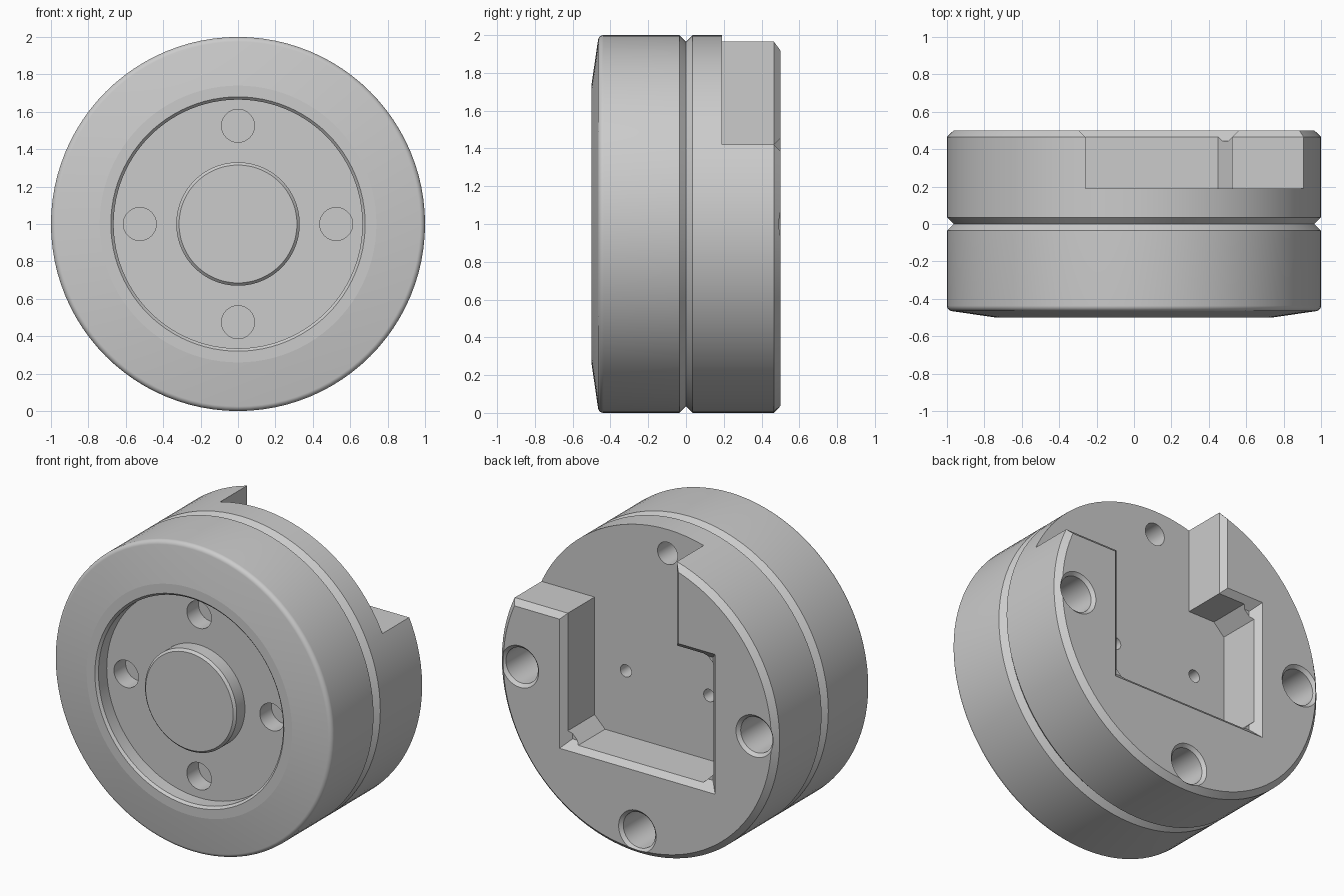
import bpy, bmesh
from math import sin, cos, tan, radians
from mathutils import Matrix, Vector

SEGMENTS = 96
AXIS_Z = 1.0      # height of the disc's centre line
BACK = 0.5
FLOOR = 0.19      # depth position of the rear pocket floor

default = bpy.data.objects.get("Cube")
if default:
    bpy.data.objects.remove(default, do_unlink=True)


def finish(name, bm):
    bmesh.ops.remove_doubles(bm, verts=bm.verts, dist=1e-5)
    bmesh.ops.recalc_face_normals(bm, faces=bm.faces)
    mesh = bpy.data.meshes.new(name)
    bm.to_mesh(mesh)
    bm.free()
    obj = bpy.data.objects.new(name, mesh)
    bpy.context.collection.objects.link(obj)
    return obj


def lathe(name, profile, x=0.0, z=0.0):
    """Revolve (radius, y) points about an axis along y."""
    bm = bmesh.new()
    verts = [bm.verts.new((r, y, 0)) for r, y in profile]
    edges = [bm.edges.new(pair) for pair in zip(verts, verts[1:])]
    bmesh.ops.spin(bm, geom=verts + edges, cent=(0, 0, 0), axis=(0, 1, 0),
                   angle=radians(360), steps=SEGMENTS)
    bmesh.ops.translate(bm, verts=bm.verts, vec=(x, 0, z + AXIS_Z))
    return finish(name, bm)


def loft(name, sections):
    """Join outlines of (x, z) points placed at successive y positions."""
    bm = bmesh.new()
    rings = [[bm.verts.new((x, y, z + AXIS_Z)) for x, z in outline]
             for y, outline in sections]
    for a, b in zip(rings, rings[1:]):
        for i in range(len(a)):
            j = (i + 1) % len(a)
            bm.faces.new((a[i], a[j], b[j], b[i]))
    bm.faces.new(rings[0])
    bm.faces.new(rings[-1])
    return finish(name, bm)


def cut(target, cutter):
    cutter.hide_render = True
    mod = target.modifiers.new("cut", 'BOOLEAN')
    mod.operation = 'DIFFERENCE'
    mod.solver = 'EXACT'
    mod.object = cutter
    bpy.context.view_layer.objects.active = target
    bpy.ops.object.modifier_apply(modifier=mod.name)
    bpy.data.objects.remove(cutter, do_unlink=True)


# Disc body: boss, front recess, shallow cone, rounded rim, groove, rear chamfer
slope = radians(8.3)
fillet = 0.03
arc_r = 1 - fillet
tangent_r = arc_r + fillet * sin(slope)
arc_y = -0.5 + (tangent_r - 0.74) * tan(slope) + fillet * cos(slope)
rim = []
for i in range(13):
    t = (radians(90) - slope) * (1 - i / 12)
    rim.append((arc_r + fillet * cos(t), arc_y - fillet * sin(t)))

profile = [(0, -0.5), (0.315, -0.5), (0.33, -0.485), (0.33, -0.4),
           (0.665, -0.4), (0.665, -0.485), (0.68, -0.5), (0.74, -0.5)]
profile += rim
profile += [(1, -0.035), (0.965, 0), (1, 0.035),
            (1, 0.465), (0.965, BACK), (0, BACK)]
body = lathe("disc_body", profile)

# Rear pocket, open towards the top and one side
W, H, STEP, CLIP, FAR = 0.525, 0.42, -0.26, 0.075, 1.2
pocket = [(STEP, FAR), (STEP, H), (CLIP - W, H), (-W, H - CLIP),
          (-W, CLIP - H), (CLIP - W, -H), (W - CLIP, -H), (W, CLIP - H),
          (W, H), (FAR, H), (FAR, FAR)]
cut(body, loft("pocket_cutter", [(FLOOR, pocket), (0.6, pocket)]))


# Chamfer around the pocket mouth
def mouth(o):
    return [(STEP - o, FAR), (STEP - o, H + o), (-W - o, H + o),
            (-W - o, -H - o), (W + o, -H - o), (W + o, H - o),
            (FAR, H - o), (FAR, FAR)]


cut(body, loft("mouth_cutter", [(0.445, mouth(-0.02)), (0.545, mouth(0.08))]))

# Bolt holes: counterbored from the rear face, plain in the pocket floor
for quarter in range(4):
    x, z = Matrix.Rotation(radians(90 * quarter), 2) @ Vector((0, 0.845))
    bolt = [(0, -0.1), (0.072, -0.1), (0.072, 0.22), (0.115, 0.22),
            (0.115, 0.48), (0.155, 0.52), (0, 0.52)]
    if quarter == 0:
        bolt = [(0, -0.1), (0.072, -0.1), (0.072, 0.3), (0, 0.3)]
    cut(body, lathe("bolt_cutter", bolt, x, z))

    # Blind holes in the front recess
    x, z = Matrix.Rotation(radians(90 * quarter), 2) @ Vector((0, 0.525))
    blind = [(0, -0.45), (0.088, -0.45), (0.088, -0.28), (0, -0.28)]
    cut(body, lathe("blind_cutter", blind, x, z))

# Pin holes in the pocket floor
for side in (-1, 1):
    pin = [(0, 0.05), (0.04, 0.05), (0.04, 0.25), (0, 0.25)]
    cut(body, lathe("pin_cutter", pin, 0.3 * side))

# Smooth curved surfaces, crisp machined edges
bpy.ops.object.select_all(action='DESELECT')
body.select_set(True)
bpy.context.view_layer.objects.active = body
bpy.ops.object.shade_smooth_by_angle(angle=radians(7.8))
